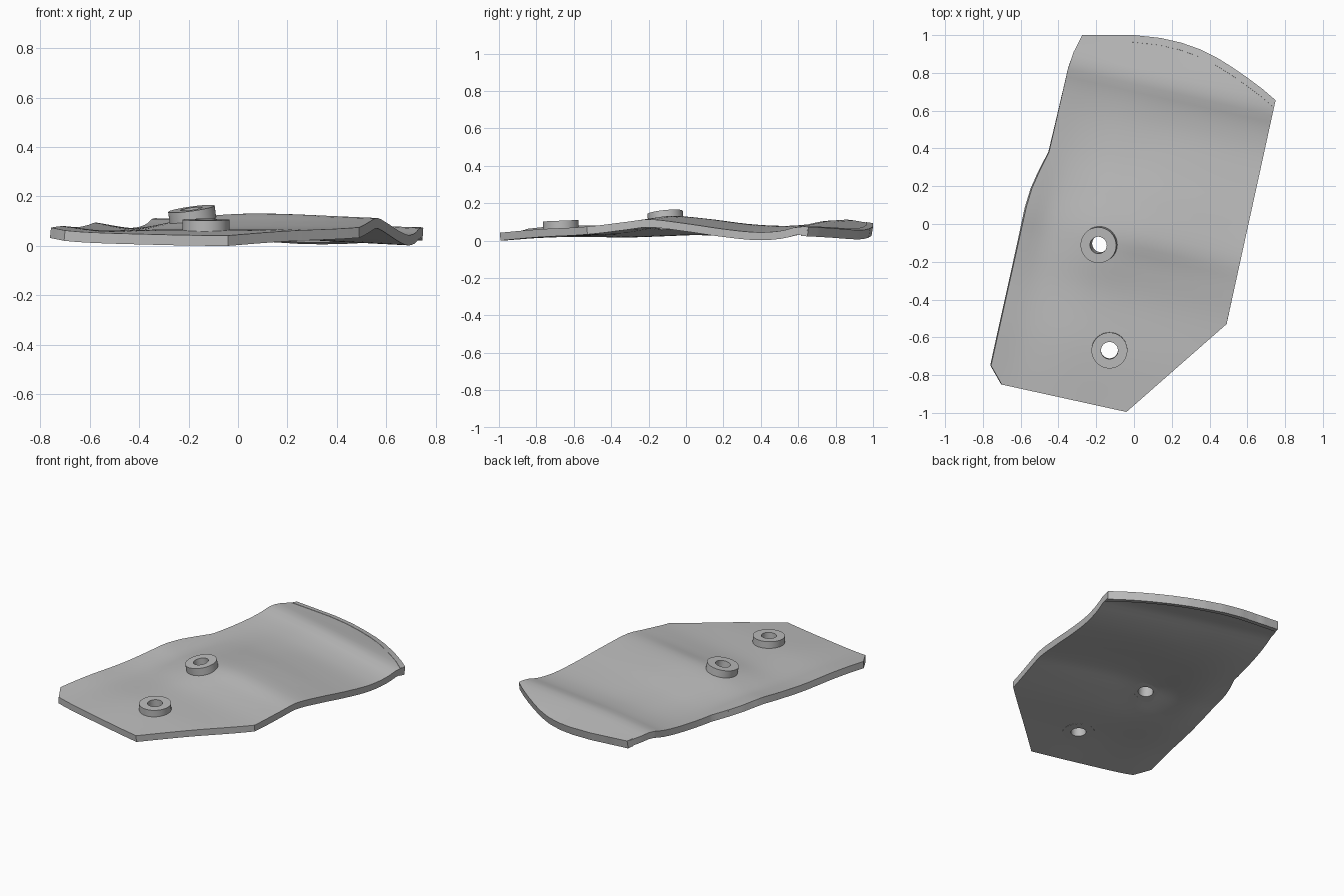
import bpy
import bmesh
from math import radians
from mathutils import Vector

default = bpy.data.objects.get("Cube")
if default:
    bpy.data.objects.remove(default, do_unlink=True)

# One grey material for the whole plate
grey = bpy.data.materials.new("satin grey")
grey.use_nodes = True
colour = (0.5, 0.5, 0.5, 1)
grey.diffuse_color = colour
grey.node_tree.nodes["Principled BSDF"].inputs["Base Color"].default_value = colour

# Plate axes: ALONG runs front to back, ACROSS runs over the width
ALONG = Vector((0.22, 0.975, 0))
ACROSS = Vector((0.975, -0.22, 0))

# Surface heights in thousandths: one row per station along the plate
WIDTHS = [-0.58, -0.42, -0.15, 0.1, 0.6]
STATIONS = {
    -1.0: (80, 65, 55, 50, 50),
    -0.7: (90, 72, 74, 72, 70),
    -0.4: (86, 68, 80, 82, 85),
    -0.2: (95, 75, 110, 112, 108),
    -0.07: (104, 80, 126, 140, 122),
    0.13: (96, 78, 115, 125, 100),
    0.34: (86, 78, 95, 95, 70),
    0.52: (90, 85, 88, 78, 53),
    0.65: (102, 100, 98, 86, 60),
    0.75: (122, 120, 116, 106, 82),
    0.87: (108, 105, 98, 88, 70),
    1.0: (95, 85, 75, 60, 45),
}


def spline(xs, ys, t):
    """Smooth cubic through the given samples."""
    t = min(max(t, xs[0]), xs[-1])
    last = len(xs) - 1
    i = max(k for k in range(last) if xs[k] <= t)

    def slope(k):
        a, b = max(k - 1, 0), min(k + 1, last)
        return (ys[b] - ys[a]) / (xs[b] - xs[a])

    h = xs[i + 1] - xs[i]
    s = (t - xs[i]) / h
    ease = s * s * (3 - 2 * s)
    return (ys[i] * (1 - ease) + ys[i + 1] * ease
            + h * s * (1 - s) * ((1 - s) * slope(i) - s * slope(i + 1)))


def height(x, y):
    point = Vector((x, y, 0))
    across = point.dot(ACROSS)
    rows = [spline(WIDTHS, row, across) for row in STATIONS.values()]
    return spline(list(STATIONS), rows, point.dot(ALONG)) / 1000


def finish(obj):
    bpy.ops.object.select_all(action="DESELECT")
    obj.select_set(True)
    bpy.context.view_layer.objects.active = obj
    for modifier in list(obj.modifiers):
        bpy.ops.object.modifier_apply(modifier=modifier.name)
    bpy.ops.object.shade_smooth_by_angle(angle=radians(35))


def make_object(name, bm):
    mesh = bpy.data.meshes.new(name)
    bm.to_mesh(mesh)
    bm.free()
    mesh.materials.append(grey)
    obj = bpy.data.objects.new(name, mesh)
    bpy.context.collection.objects.link(obj)
    return obj


def slab(name, outline, lift, thickness):
    """Slice a flat outline into a grid, drape it on the surface, thicken it."""
    bm = bmesh.new()
    bm.faces.new([bm.verts.new((x, y, 0)) for x, y in outline])
    for axis in (ALONG, ACROSS):
        for k in range(-27, 28):
            bmesh.ops.bisect_plane(bm, geom=bm.verts[:] + bm.edges[:] + bm.faces[:],
                                   plane_co=axis * (k * 0.04 + 0.003), plane_no=axis)
    for v in bm.verts:
        v.co.z = height(v.co.x, v.co.y) + lift
    obj = make_object(name, bm)
    solid = obj.modifiers.new("thickness", "SOLIDIFY")
    solid.thickness = thickness
    solid.offset = -1
    return obj


def tube(name, centre, normal, outer, inner, low, high, sides=48):
    """Ring (or plain cylinder when inner is zero) standing on a tilted axis."""
    bm = bmesh.new()
    profile = [(inner, low), (outer, low), (outer, high), (inner, high)]
    points = [bm.verts.new((r, 0, z)) for r, z in profile]
    loop = [bm.edges.new((points[k], points[(k + 1) % 4])) for k in range(4)]
    bmesh.ops.spin(bm, geom=points + loop, axis=(0, 0, 1), cent=(0, 0, 0),
                   angle=radians(360), steps=sides)
    bmesh.ops.remove_doubles(bm, verts=bm.verts, dist=0.0001)
    bmesh.ops.dissolve_degenerate(bm, edges=bm.edges, dist=0.0001)
    bmesh.ops.recalc_face_normals(bm, faces=bm.faces)
    turn = Vector((0, 0, 1)).rotation_difference(normal)
    for v in bm.verts:
        v.co = turn @ v.co + centre
    return make_object(name, bm)


# Outline pieces: straight front and sides, then the rounded back edge
front = [(-0.757, -0.75), (-0.70, -0.85), (-0.04, -0.995), (0.49, -0.53)]
back = [(0.75, 0.655), (0.68, 0.715), (0.6, 0.775), (0.52, 0.83), (0.44, 0.88),
        (0.35, 0.925), (0.25, 0.96), (0.14, 0.985), (0, 1), (-0.14, 1), (-0.275, 1)]
left = [(-0.32, 0.91), (-0.35, 0.82), (-0.4, 0.6), (-0.45, 0.38), (-0.5, 0.28),
        (-0.54, 0.19), (-0.57, 0.09)]


def inset(points, amount):
    return [(x - 0.3 * amount, y - amount) for x, y in points]


plate = slab("curved_plate", front + inset(back, 0.006) + left, 0, 0.042)
rim = slab("back_rim", back + inset(back, 0.037)[::-1], 0.002, 0.051)
parts = [plate, rim]

# Two raised collars with through holes, square to the surface
for label, x, y in (("middle", -0.183, -0.108), ("front", -0.13, -0.668)):
    step = 0.08
    normal = Vector((height(x - step, y) - height(x + step, y),
                     height(x, y - step) - height(x, y + step), 2 * step)).normalized()
    centre = Vector((x, y, height(x, y)))
    cutter = tube("hole_cutter", centre, normal, 0.07, 0, -0.2, 0.2)
    cutter.hide_render = True
    cut = plate.modifiers.new("hole", "BOOLEAN")
    cut.operation = "DIFFERENCE"
    cut.solver = "EXACT"
    cut.object = cutter
    finish(plate)
    bpy.data.objects.remove(cutter, do_unlink=True)
    parts.append(tube(label + "_collar", centre, normal, 0.095, 0.045, -0.044, 0.042))

for obj in parts:
    finish(obj)

# Rest the lowest point on the ground
lowest = min(v.co.z for obj in parts for v in obj.data.vertices)
for obj in parts:
    obj.location.z = -lowest
